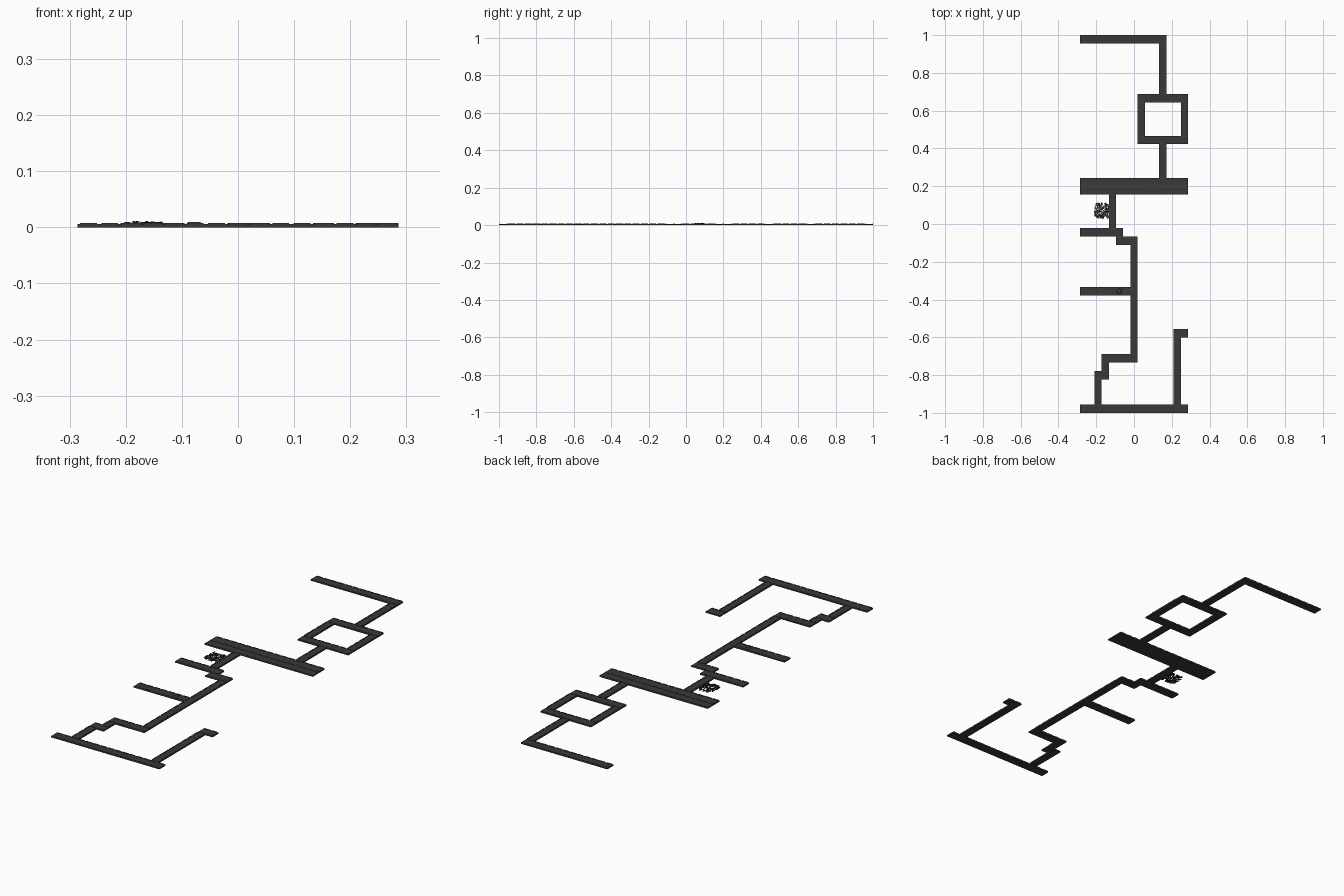
import bpy, bmesh, math, random
from mathutils import Matrix, Vector

if "Cube" in bpy.data.objects:
    bpy.data.objects.remove(bpy.data.objects["Cube"])

random.seed(4)
TX, TY = 2 / 52.5, 2 / 45          # tile size: 15 columns by 45 rows
X0, Y0 = -7.5 * TX, 1.0            # top left corner of the map
SLAB, KERB = 0.0062, 0.0080


def material(name, v):
    m = bpy.data.materials.new(name)
    m.diffuse_color = (v, v, v, 1)
    m.use_nodes = True
    m.node_tree.nodes["Principled BSDF"].inputs["Base Color"].default_value = m.diffuse_color
    return m


ASPHALT = material("dark asphalt", 0.040)
EDGE = material("worn kerb grey", 0.060)
DARK = material("charred black", 0.012)
GREY = material("rubble grey", 0.075)


def box(bm, x1, x2, y1, y2, z1, z2, spin=0, tilt=0, mat=0):
    c = Vector(((x1 + x2) / 2, (y1 + y2) / 2, (z1 + z2) / 2))
    m = (Matrix.Translation(c) @ Matrix.Rotation(spin, 4, 'Z') @ Matrix.Rotation(tilt, 4, 'X')
         @ Matrix.Diagonal((x2 - x1, y2 - y1, z2 - z1, 1)))
    verts = bmesh.ops.create_cube(bm, size=1, matrix=m)["verts"]
    for f in {f for v in verts for f in v.link_faces}:
        f.material_index = mat


def finish(bm, name, *mats):
    me = bpy.data.meshes.new(name)
    bm.to_mesh(me)
    bm.free()
    ob = bpy.data.objects.new(name, me)
    for m in mats:
        me.materials.append(m)
    bpy.context.collection.objects.link(ob)


# Road runs on the tile grid: name, first column, last column, first row, last row
runs = [
    ("north_road", 0, 11, 0, 0), ("north_lane", 11, 11, 1, 6),
    ("square_north", 8, 14, 7, 7), ("square_south", 8, 14, 12, 12),
    ("square_west", 8, 8, 8, 11), ("square_east", 14, 14, 8, 11),
    ("square_lane", 11, 11, 13, 16),
    ("main_road_north", 0, 14, 17, 17), ("main_road_south", 0, 14, 18, 18),
    ("rubble_lane", 4, 4, 19, 22), ("west_road", 0, 5, 23, 23),
    ("step_road", 5, 7, 24, 24), ("long_lane_upper", 7, 7, 25, 37),
    ("west_branch", 0, 6, 30, 30), ("lower_road", 3, 7, 38, 38),
    ("lower_step", 3, 3, 39, 39), ("lower_jog", 2, 3, 40, 40),
    ("lower_lane", 2, 2, 41, 43), ("south_road", 0, 14, 44, 44),
    ("east_lane", 13, 13, 36, 43), ("east_stub", 13, 14, 35, 35),
]

for name, c1, c2, r1, r2 in runs:
    bm = bmesh.new()
    x1, x2 = X0 + c1 * TX, X0 + (c2 + 1) * TX
    y1, y2 = Y0 - (r2 + 1) * TY, Y0 - r1 * TY
    box(bm, x1, x2, y1, y2, 0, SLAB)
    # short kerb pieces on both edges, one pair per tile
    w, gap = 0.004, 0.004
    if c2 > c1:
        for c in range(c1, c2 + 1):
            a = X0 + c * TX
            for y in (y1, y2 - w):
                box(bm, a + gap, a + TX - gap, y, y + w, SLAB - 0.001, KERB, mat=1)
    else:
        for r in range(r1, r2 + 1):
            b = Y0 - (r + 1) * TY
            for x in (x1, x2 - w):
                box(bm, x, x + w, b + gap, b + TY - gap, SLAB - 0.001, KERB, mat=1)
    finish(bm, name, ASPHALT, EDGE)

# Rubble patch beside the lane: a low mound of loose dark flakes
bm = bmesh.new()
cx, cy, hx, hy = -0.170, 0.071, 0.042, 0.044
for i in range(170):
    u, v = random.uniform(-0.88, 0.88), random.uniform(-0.88, 0.88)
    top = 0.0035 + 0.0065 * (1 - max(abs(u), abs(v)) ** 4)
    z = random.uniform(0.001, top)
    s, l = random.uniform(0.0015, 0.004), random.uniform(0.003, 0.007)
    x, y = cx + u * hx, cy + v * hy
    box(bm, x - s, x + s, y - l, y + l, z - 0.0006, z + 0.0006,
        spin=random.uniform(0, math.pi), tilt=random.uniform(-0.2, 0.2),
        mat=int(random.random() < 0.3))
finish(bm, "rubble_patch", DARK, GREY)

# Small flat-topped hatch on the west branch
bm = bmesh.new()
bmesh.ops.create_cone(bm, cap_ends=True, segments=8, radius1=0.014, radius2=0.010, depth=0.004,
                      matrix=Matrix.Translation((-0.078, Y0 - 30.5 * TY, 0.008)))
finish(bm, "road_hatch", EDGE)
